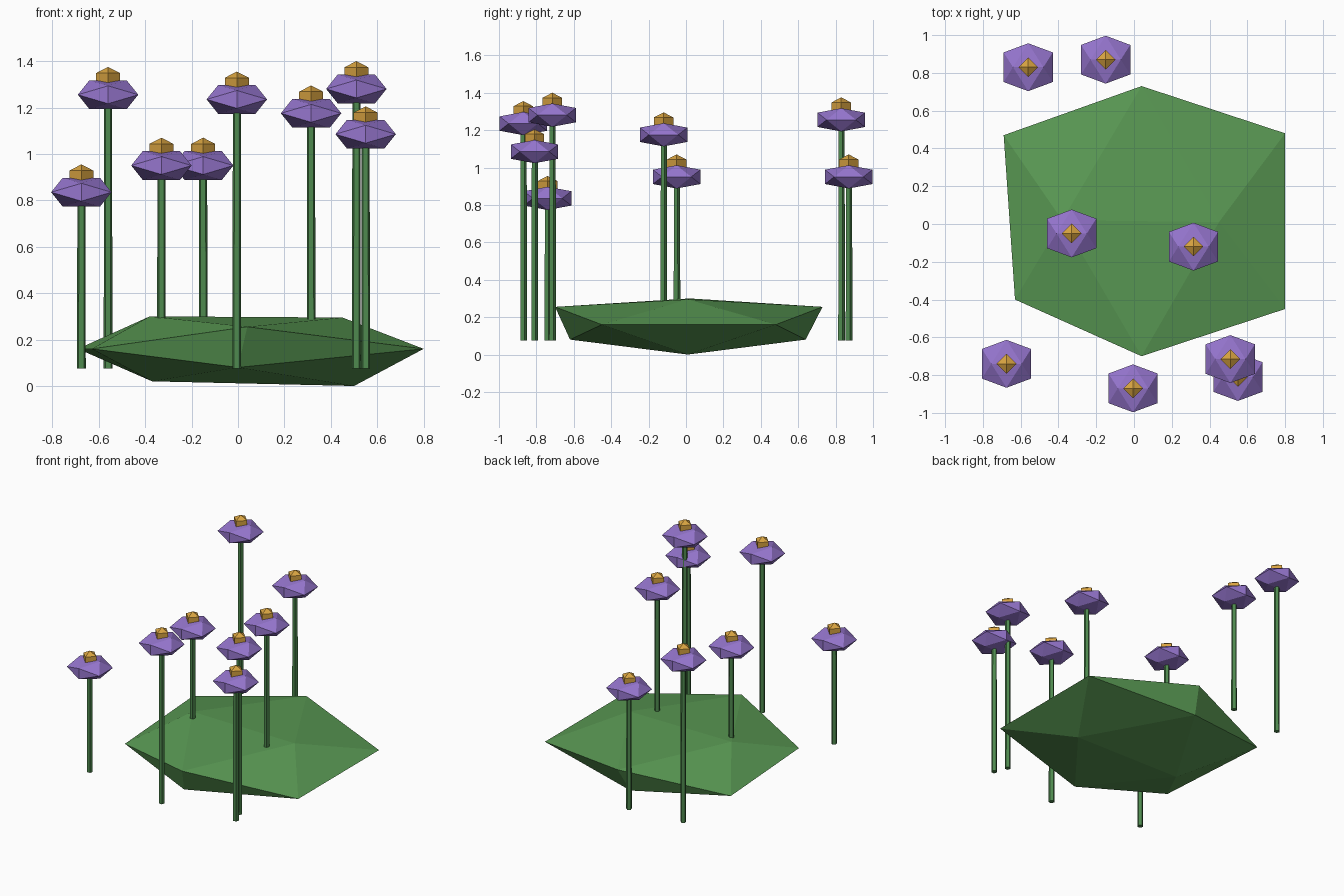
import bpy, bmesh, math
from mathutils import Vector

cube = bpy.data.objects.get("Cube")
if cube:
    bpy.data.objects.remove(cube)


def material(name, rgb):
    """Flat material from an 8-bit sRGB colour."""
    lin = [((c / 255 + 0.055) / 1.055) ** 2.4 for c in rgb] + [1]
    m = bpy.data.materials.new(name)
    m.diffuse_color = lin
    m.use_nodes = True
    bsdf = m.node_tree.nodes["Principled BSDF"]
    bsdf.inputs["Base Color"].default_value = lin
    bsdf.inputs["Roughness"].default_value = 0.9
    return m


LEAF = material("leaf green", (90, 154, 84))
STEM = material("stem green", (79, 138, 79))
PETAL = material("petal purple", (149, 117, 205))
CORE = material("core gold", (217, 164, 65))


def finish(name, bm, mat, location=(0, 0, 0)):
    mesh = bpy.data.meshes.new(name)
    bmesh.ops.recalc_face_normals(bm, faces=bm.faces)
    bm.to_mesh(mesh)
    bm.free()
    mesh.materials.append(mat)
    obj = bpy.data.objects.new(name, mesh)
    obj.location = location
    bpy.context.collection.objects.link(obj)
    return obj


def hull(name, points, mat, location=(0, 0, 0)):
    bm = bmesh.new()
    for p in points:
        bm.verts.new(p)
    bmesh.ops.convex_hull(bm, input=bm.verts)
    return finish(name, bm, mat, location)


def icosahedron(rx, ry, rz):
    """Corners of three crossed golden rectangles, scaled per axis."""
    t = (1 + math.sqrt(5)) / 2
    n = math.sqrt(1 + t * t)
    pts = []
    for a in (-1, 1):
        for b in (-t, t):
            pts += [(a, 0, b), (0, b, a), (b, a, 0)]
    return [Vector((x * rx, y * ry, z * rz)) / n for x, y, z in pts]


# Leafy mound: an uneven, squashed icosahedron
mound = [
    (-0.38, 0.02, 0.30), (0.45, 0.01, 0.295),       # top ridge
    (-0.37, 0.0, 0.02), (0.50, 0.01, 0.0),          # bottom ridge
    (0.04, 0.73, 0.255), (0.04, -0.70, 0.255),      # upper front and back
    (0.0, 0.64, 0.08), (0.0, -0.62, 0.08),          # lower front and back
    (-0.69, 0.47, 0.16), (-0.63, -0.40, 0.16),      # right tips
    (0.80, 0.48, 0.16), (0.80, -0.45, 0.16),        # left tips
]
hull("leaf_mound", mound, LEAF)

# Flowers: x, y and height of the bloom centre
flowers = [
    (-0.56, 0.83, 1.255), (-0.15, 0.87, 0.95), (-0.33, -0.05, 0.95),
    (0.315, -0.12, 1.175), (-0.005, -0.87, 1.235), (-0.675, -0.74, 0.835),
    (0.51, -0.715, 1.28), (0.55, -0.81, 1.085),
]
STEM_BASE = 0.075
for i, (x, y, z) in enumerate(flowers, 1):
    # Stem, ending inside the bloom
    bm = bmesh.new()
    height = z - STEM_BASE
    bmesh.ops.create_cone(bm, cap_ends=True, segments=5, radius1=0.02,
                          radius2=0.018, depth=height)
    finish(f"stem_{i}", bm, STEM, (x, y, STEM_BASE + height / 2))

    # Petals
    hull(f"bloom_{i}", icosahedron(0.153, 0.149, 0.073), PETAL, (x, y, z))

    # Gold core: a four-sided ball
    bm = bmesh.new()
    bmesh.ops.create_uvsphere(bm, u_segments=4, v_segments=3, radius=0.06)
    for v in bm.verts:
        v.co.z *= 0.9
    finish(f"core_{i}", bm, CORE, (x, y, z + 0.066))
